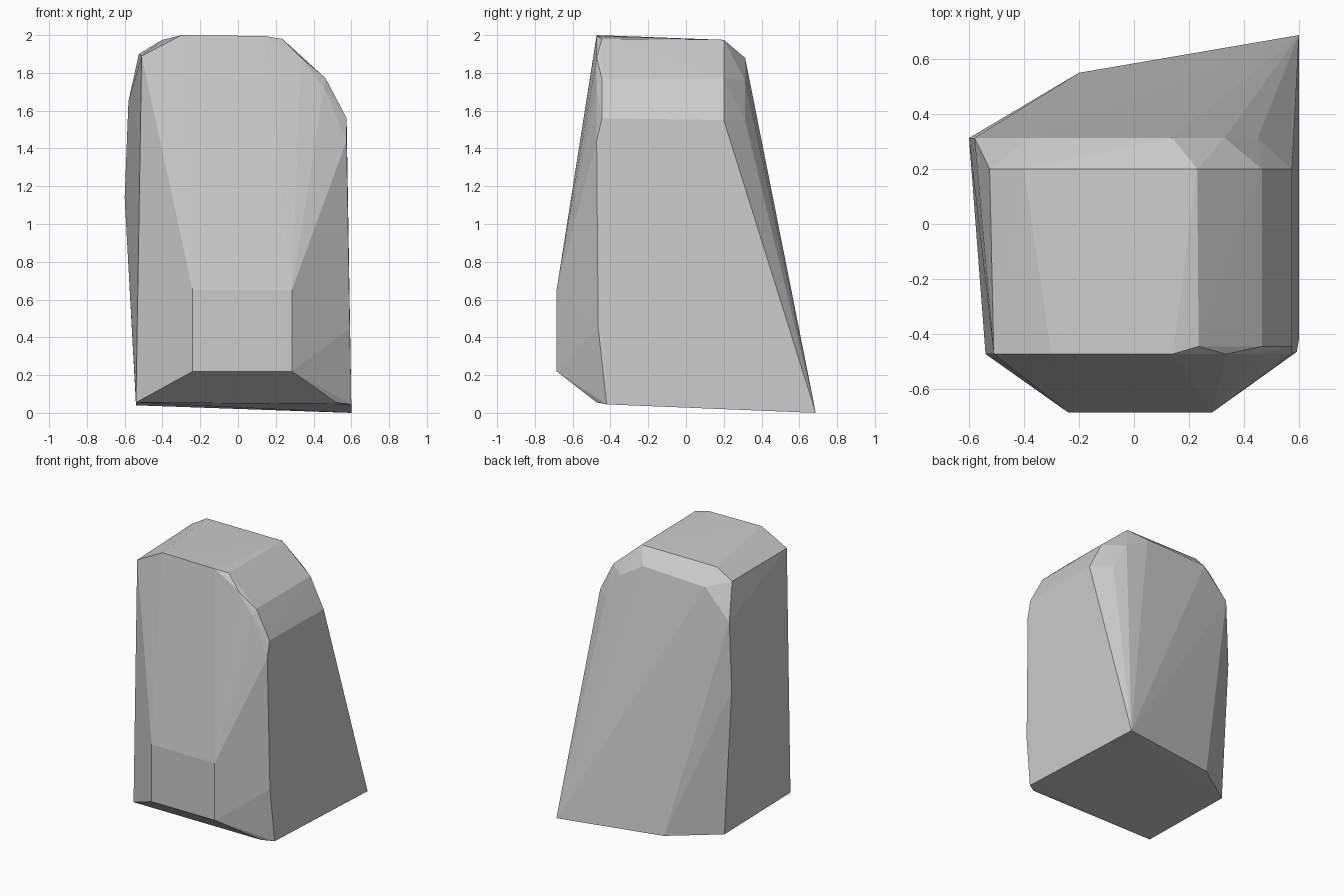
import bpy
import bmesh

# Remove the default cube only
default_cube = bpy.data.objects.get("Cube")
if default_cube:
    bpy.data.objects.remove(default_cube, do_unlink=True)


def make_material(name, colour):
    material = bpy.data.materials.new(name)
    material.use_nodes = True
    material.diffuse_color = colour
    shader = material.node_tree.nodes["Principled BSDF"]
    shader.inputs["Base Color"].default_value = colour
    return material


def section(y, outline):
    """Place an (x, z) outline on a plane of constant depth."""
    return [(x, y, z) for x, z in outline]


def convex_block(name, points, material):
    """Wrap the points in a flat-faced convex solid."""
    mesh = bpy.data.meshes.new(name)
    bm = bmesh.new()
    for point in points:
        bm.verts.new(point)
    hull = bmesh.ops.convex_hull(bm, input=list(bm.verts))
    leftovers = hull["geom_interior"] + hull["geom_unused"]
    spare = {item for item in leftovers if isinstance(item, bmesh.types.BMVert)}
    bmesh.ops.delete(bm, geom=list(spare), context="VERTS")
    bmesh.ops.recalc_face_normals(bm, faces=list(bm.faces))
    bm.to_mesh(mesh)
    bm.free()
    mesh.materials.append(material)
    block = bpy.data.objects.new(name, mesh)
    bpy.context.collection.objects.link(block)
    return block


# Protruding front panel
front_panel = section(-0.68, [(-0.24, 0.22), (0.285, 0.22), (0.285, 0.65), (-0.24, 0.65)])
front_panel = [(x, y - 0.005, z) for x, y, z in front_panel]

# Front rim, rounded over the top
front_rim = section(-0.473, [
    (-0.54, 0.055), (0.52, 0.055), (0.575, 1.44), (0.455, 1.72),
    (0.335, 1.88), (0.14, 1.995), (-0.3, 2), (-0.51, 1.89),
])

# Chamfer points just behind the rim
rim_chamfer = section(-0.445, [(0.235, 1.98), (0.465, 1.77), (0.575, 1.56)])
side_edge = [(0.6, -0.42, 0.045), (0.592, -0.465, 0.45)]

# Rear edge of the rounded top
top_edge = section(0.2, [
    (-0.525, 1.9), (-0.4, 1.975), (0.23, 1.975), (0.465, 1.77), (0.575, 1.55),
])

# Upper back bevel and bulging rear corner
back_bevel = section(0.313, [
    (-0.58, 1.65), (-0.38, 1.86), (0.14, 1.88), (0.33, 1.76), (0.45, 1.55),
    (-0.6, 1.14), (-0.54, 0.04),
])

# Flared foot of the back
back_foot = [(-0.2, 0.55, 0.028), (0.6, 0.687, 0)]

stone_grey = make_material("stone grey", (0.6, 0.6, 0.6, 1))
convex_block(
    "faceted_block",
    front_panel + front_rim + rim_chamfer + side_edge + top_edge + back_bevel + back_foot,
    stone_grey,
)
